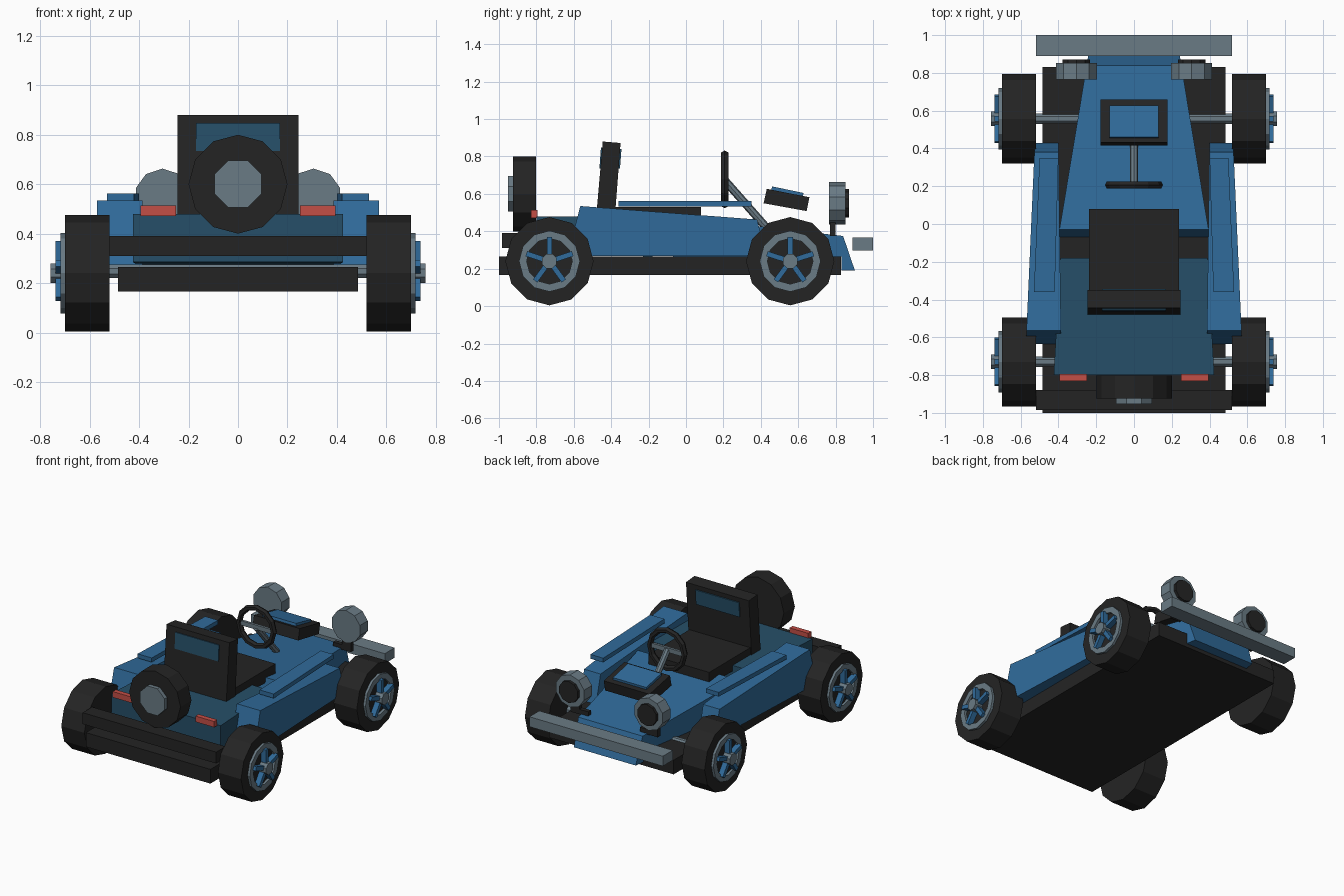
import bpy, bmesh, math
from mathutils import Matrix, Vector

if "Cube" in bpy.data.objects:
    bpy.data.objects.remove(bpy.data.objects["Cube"])


def material(name, rgb):
    m = bpy.data.materials.new(name)
    lin = [((c / 255 + 0.055) / 1.055) ** 2.4 for c in rgb]
    m.diffuse_color = (*lin, 1)
    m.use_nodes = True
    m.node_tree.nodes["Principled BSDF"].inputs["Base Color"].default_value = m.diffuse_color
    return m


BLUE = material("blue paint", (48, 107, 155))
NAVY = material("dark blue paint", (38, 79, 104))
BLACK = material("black rubber", (36, 36, 36))
GREY = material("grey metal", (106, 123, 133))
RED = material("red lamp", (196, 78, 70))


def finish(name, bm, mat):
    bmesh.ops.recalc_face_normals(bm, faces=bm.faces)
    me = bpy.data.meshes.new(name)
    bm.to_mesh(me)
    bm.free()
    me.materials.append(mat)
    ob = bpy.data.objects.new(name, me)
    bpy.context.collection.objects.link(ob)
    return ob


def slab(name, profile, x0, x1, mat):
    """Side profile of (y, z) points spanned between x0(y) and x1(y)."""
    f0 = x0 if callable(x0) else lambda y: x0
    f1 = x1 if callable(x1) else lambda y: x1
    bm = bmesh.new()
    a = [bm.verts.new((f0(y), y, z)) for y, z in profile]
    b = [bm.verts.new((f1(y), y, z)) for y, z in profile]
    bm.faces.new(a)
    bm.faces.new(b)
    for i in range(len(a)):
        j = (i + 1) % len(a)
        bm.faces.new((a[i], a[j], b[j], b[i]))
    return finish(name, bm, mat)


def box(name, x0, x1, y0, y1, z0, z1, mat):
    return slab(name, [(y0, z0), (y1, z0), (y1, z1), (y0, z1)], x0, x1, mat)


def rod(name, p, q, r, sides, mat, spin=0.0):
    """Cylinder from p to q."""
    p, q = Vector(p), Vector(q)
    d = q - p
    rot = d.to_track_quat('Z', 'Y').to_matrix().to_4x4()
    bm = bmesh.new()
    bmesh.ops.create_cone(bm, cap_ends=True, segments=sides, radius1=r, radius2=r,
                          depth=d.length,
                          matrix=Matrix.Translation((p + q) / 2) @ rot @ Matrix.Rotation(spin, 4, 'Z'))
    return finish(name, bm, mat)


def ring(name, centre, axis, section, sides, mat):
    """Closed (radius, offset) section swept round the x or y axis."""
    bm = bmesh.new()
    rows = []
    for k in range(sides):
        t = 2 * math.pi * k / sides
        row = []
        for r, o in section:
            c, s = r * math.cos(t), r * math.sin(t)
            v = Vector((o, c, s)) if axis == 'x' else Vector((c, o, s))
            row.append(bm.verts.new(v + Vector(centre)))
        rows.append(row)
    n = len(section)
    for k in range(sides):
        a, b = rows[k], rows[(k + 1) % sides]
        for i in range(n):
            j = (i + 1) % n
            bm.faces.new((a[i], a[j], b[j], b[i]))
    return finish(name, bm, mat)


def lerp(y, ya, xa, yb, xb):
    return xa + (xb - xa) * (y - ya) / (yb - ya)


# chassis, bumpers and axles
box("chassis", -0.485, 0.485, -1.0, 0.83, 0.165, 0.265, BLACK)
box("rear_bumper", -0.52, 0.52, -0.985, -0.88, 0.31, 0.39, BLACK)
box("front_bumper", -0.52, 0.52, 0.89, 1.0, 0.297, 0.367, GREY)
WHEEL_Y, WHEEL_Z = (0.557, -0.73), 0.24
for y in WHEEL_Y:
    rod("axle", (-0.53, y, 0.248), (0.53, y, 0.248), 0.03, 8, GREY, math.pi / 8)

# bonnet and tail body
half = lambda y: lerp(y, -0.03, 0.395, 0.845, 0.25)
slab("bonnet", [(-0.07, 0.265), (-0.03, 0.475), (0.84, 0.375), (0.903, 0.19), (0.832, 0.19), (0.832, 0.265)],
     lambda y: -half(y), half, BLUE)
tail = lambda y: lerp(y, -0.8, 0.425, -0.18, 0.39)
slab("tail_body", [(-0.8, 0.285), (-0.18, 0.265), (-0.18, 0.48), (-0.8, 0.48)],
     lambda y: -tail(y), tail, NAVY)

# wheels
for s in (-1, 1):
    for y in WHEEL_Y:
        rod("tyre", (s * 0.52, y, WHEEL_Z), (s * 0.70, y, WHEEL_Z), 0.236, 12, BLACK)
        ring("rim", (0, y, WHEEL_Z), 'x',
             [(0.122, s * 0.69), (0.163, s * 0.69), (0.163, s * 0.717), (0.122, s * 0.717)], 12, GREY)
        rod("hub", (s * 0.69, y, WHEEL_Z), (s * 0.758, y, WHEEL_Z), 0.042, 8, GREY, math.pi / 8)
        for k in range(5):
            sp = box("spoke", s * 0.70, s * 0.738, -0.014, 0.014, 0.02, 0.13, BLUE)
            sp.data.transform(Matrix.Translation((0, y, WHEEL_Z)) @ Matrix.Rotation(k * math.tau / 5, 4, 'X'))

# side pods, armrests, headlights and tail lamps
for s in (-1, 1):
    slab("side_pod", [(-0.635, 0.268), (0.43, 0.268), (0.38, 0.463), (-0.565, 0.535)],
         lambda y: s * lerp(y, -0.58, 0.386, 0.43, 0.40),
         lambda y: s * lerp(y, -0.58, 0.57, 0.43, 0.525), BLUE)
    slab("armrest", [(-0.36, 0.533), (0.35, 0.533), (0.35, 0.563), (-0.36, 0.563)],
         lambda y: s * lerp(y, -0.36, 0.42, 0.35, 0.40),
         lambda y: s * lerp(y, -0.36, 0.53, 0.35, 0.50), BLUE)
    rod("headlight", (s * 0.305, 0.765, 0.549), (s * 0.305, 0.853, 0.549), 0.114, 10, GREY)
    rod("headlight_lens", (s * 0.305, 0.85, 0.549), (s * 0.305, 0.872, 0.549), 0.076, 10, BLACK)
    box("headlight_stand", s * 0.27, s * 0.34, 0.77, 0.80, 0.40, 0.47, BLACK)
    box("headlight_bracket", s * 0.2, s * 0.34, 0.77, 0.80, 0.375, 0.41, BLACK)
    box("tail_lamp", s * 0.25, s * 0.395, -0.83, -0.795, 0.472, 0.513, RED)

# seat
box("seat_cushion", -0.237, 0.237, -0.40, 0.08, 0.44, 0.53, BLACK)
slab("seat_back", [(-0.48, 0.48), (-0.38, 0.48), (-0.35, 0.872), (-0.445, 0.88)], -0.245, 0.245, BLACK)
slab("headrest_panel", [(-0.463, 0.735), (-0.353, 0.735), (-0.345, 0.84), (-0.455, 0.847)], -0.17, 0.17, NAVY)

# spare wheel
rod("spare_tyre", (0, -0.925, 0.60), (0, -0.803, 0.60), 0.2, 12, BLACK)
rod("spare_hub", (0, -0.953, 0.60), (0, -0.92, 0.60), 0.103, 8, GREY, math.pi / 8)

# engine intake on the bonnet
slab("intake_box", [(0.415, 0.55), (0.645, 0.508), (0.66, 0.582), (0.432, 0.627)], -0.178, 0.178, BLACK)
slab("intake_panel", [(0.455, 0.615), (0.625, 0.58), (0.628, 0.605), (0.46, 0.64)], -0.13, 0.13, BLUE)

# steering wheel and column
tube = [(0.134 + 0.02 * math.cos(a), 0.022 * math.sin(a)) for a in [k * math.pi / 3 for k in range(6)]]
ring("steering_wheel", (0, 0.207, 0.678), 'y', tube, 12, BLACK)
box("steering_spoke", -0.13, 0.13, 0.198, 0.216, 0.662, 0.694, GREY)
rod("steering_column", (0, 0.205, 0.675), (0, 0.43, 0.42), 0.022, 8, GREY)
